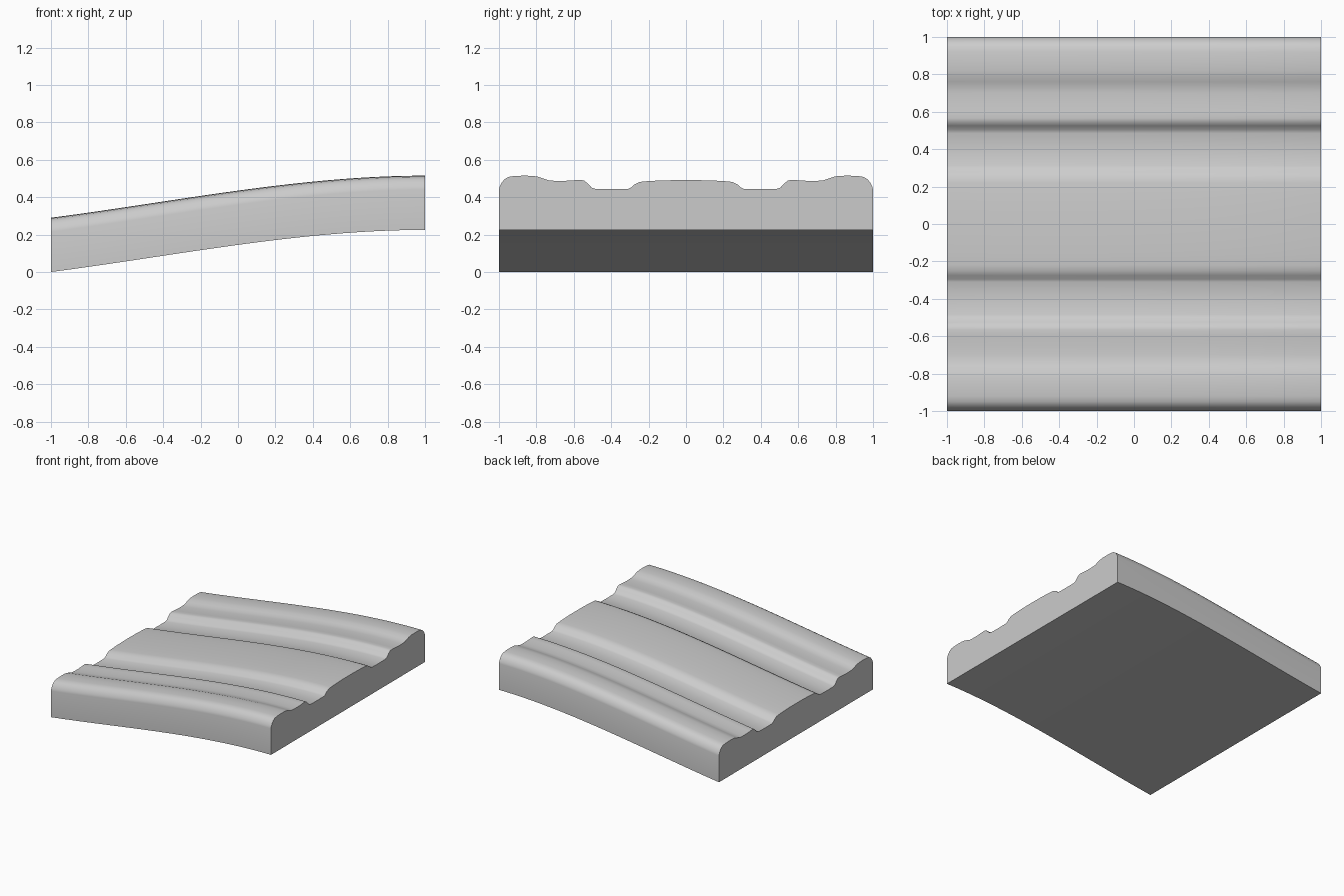
import bpy, bmesh, math

if "Cube" in bpy.data.objects:
    bpy.data.objects.remove(bpy.data.objects["Cube"])

# Half of the moulded top profile: (y, height above the underside)
half = [(0, .266), (.08, .2655), (.16, .263), (.22, .2595), (.25, .256), (.275, .243),
        (.295, .226), (.31, .219), (.40, .218), (.485, .219), (.505, .226), (.525, .248),
        (.545, .264), (.565, .268), (.60, .265), (.65, .262), (.70, .262), (.735, .265),
        (.76, .274), (.79, .284), (.82, .289), (.87, .290), (.92, .288), (.95, .283),
        (.97, .271), (.985, .253), (.996, .232), (1, .215)]
top = [(-y, z) for y, z in reversed(half[1:])] + half
section = top + [(1, 0), (-1, 0)]


def rise(x):
    # Gentle ramp: sloped at the left end, level at the right end
    t = (x + 1) / 2
    return .225 * (3 * t * t - 2 * t ** 3) + .26 * t * (1 - t) ** 2


# Sweep the section along the ramp
steps = 32
bm = bmesh.new()
rings = []
for i in range(steps + 1):
    x = -1 + 2 * i / steps
    rings.append([bm.verts.new((x, y, z + rise(x))) for y, z in section])
n = len(section)
for a, b in zip(rings, rings[1:]):
    for j in range(n):
        k = (j + 1) % n
        bm.faces.new((a[j], a[k], b[k], b[j]))
# End caps
bm.faces.new(rings[0])
bm.faces.new(rings[-1])
bmesh.ops.recalc_face_normals(bm, faces=bm.faces)

mesh = bpy.data.meshes.new("curved_moulded_slab")
bm.to_mesh(mesh)
bm.free()
slab = bpy.data.objects.new("curved_moulded_slab", mesh)
bpy.context.collection.objects.link(slab)

# Plain grey
grey = bpy.data.materials.new("light grey")
grey.diffuse_color = (.6, .6, .6, 1)
grey.use_nodes = True
grey.node_tree.nodes["Principled BSDF"].inputs["Base Color"].default_value = grey.diffuse_color
mesh.materials.append(grey)

bpy.context.view_layer.objects.active = slab
slab.select_set(True)
bpy.ops.object.shade_smooth_by_angle(angle=math.radians(40))
